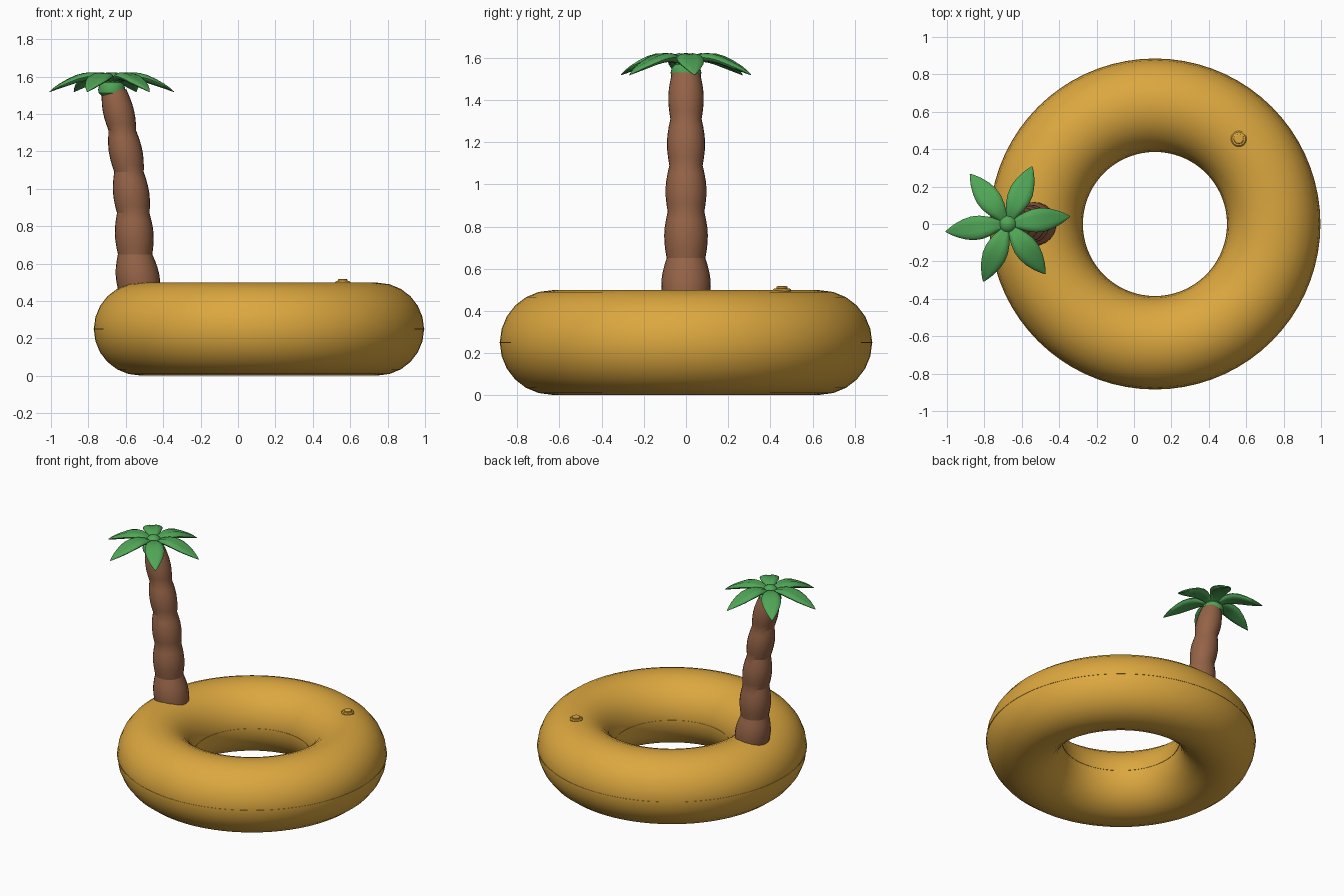
import bpy, bmesh
from math import sin, cos, pi, radians

default = bpy.data.objects.get("Cube")
if default:
    bpy.data.objects.remove(default)


def material(name, color):
    m = bpy.data.materials.new(name)
    m.use_nodes = True
    m.diffuse_color = (*color, 1)
    bsdf = next(n for n in m.node_tree.nodes if n.type == 'BSDF_PRINCIPLED')
    bsdf.inputs["Base Color"].default_value = (*color, 1)
    bsdf.inputs["Roughness"].default_value = 0.5
    return m


GOLD = material("golden yellow", (0.72, 0.39, 0.05))
BROWN = material("trunk brown", (0.30, 0.125, 0.063))
GREEN = material("leaf green", (0.08, 0.38, 0.095))


def loft(name, rings, mat, loop=False, sharp=30):
    """Skin a list of point rings into a smooth-shaded tube."""
    bm = bmesh.new()
    rows = [[bm.verts.new(p) for p in ring] for ring in rings]
    n = len(rows[0])
    for i in range(len(rows) if loop else len(rows) - 1):
        a, b = rows[i], rows[(i + 1) % len(rows)]
        for j in range(n):
            k = (j + 1) % n
            bm.faces.new((a[j], a[k], b[k], b[j]))
    if not loop:
        bm.faces.new(rows[0])
        bm.faces.new(rows[-1])
    bmesh.ops.recalc_face_normals(bm, faces=bm.faces)
    mesh = bpy.data.meshes.new(name)
    bm.to_mesh(mesh)
    bm.free()
    mesh.materials.append(mat)
    ob = bpy.data.objects.new(name, mesh)
    bpy.context.collection.objects.link(ob)
    bpy.ops.object.select_all(action='DESELECT')
    ob.select_set(True)
    bpy.context.view_layer.objects.active = ob
    bpy.ops.object.shade_smooth_by_angle(angle=radians(sharp))
    return ob


def circle(x, y, z, r, n=24):
    return [(x + r * cos(2 * pi * j / n), y + r * sin(2 * pi * j / n), z)
            for j in range(n)]


def lathe(name, x, y, profile, mat, n=24):
    return loft(name, [circle(x, y, z, r, n) for r, z in profile], mat)


# Inflated ring
RING_X, RING_R, TUBE = 0.112, 0.635, 0.248
tube = [(RING_R + TUBE * cos(2 * pi * j / 24), 0.25 + TUBE * sin(2 * pi * j / 24))
        for j in range(24)]
loft("float_ring", [[(RING_X + r * cos(a), r * sin(a), z) for r, z in tube]
                    for a in (2 * pi * i / 72 for i in range(72))], GOLD, loop=True)

# Thin welded seam around the outside and the inside of the ring
for name, r in (("outer_seam", RING_R + TUBE), ("inner_seam", RING_R - TUBE)):
    section = [(r - 0.002, 0.247), (r + 0.002, 0.247), (r + 0.002, 0.253), (r - 0.002, 0.253)]
    loft(name, [[(RING_X + q * cos(a), q * sin(a), z) for q, z in section]
                for a in (2 * pi * i / 72 for i in range(72))], GOLD, loop=True)

# Air valve
lathe("valve", 0.56, 0.455, [(0.042, 0.47), (0.042, 0.5), (0.036, 0.506), (0.027, 0.507),
                             (0.026, 0.514), (0.02, 0.518)], GOLD)

# Trunk: bulging segments pinched at the joints, leaning outwards
joints = [(-0.527, 0.45, 0.112), (-0.55, 0.65, 0.092), (-0.56, 0.87, 0.087),
          (-0.583, 1.09, 0.079), (-0.618, 1.31, 0.074), (-0.662, 1.53, 0.066)]
STEPS = 6
rings = []
for (x0, z0, r0), (x1, z1, r1) in zip(joints, joints[1:]):
    for s in range(STEPS):
        t = s / STEPS
        rings.append(circle(x0 + (x1 - x0) * t, 0, z0 + (z1 - z0) * t,
                            r0 + (r1 - r0) * t + 0.014 * sin(pi * t)))
x, z, r = joints[-1]
rings.append(circle(x, 0, z, r))
loft("trunk", rings, BROWN, sharp=22)

# Crown: collar and round bud
CROWN_X = -0.675
lathe("crown_collar", CROWN_X, 0, [(0.058, 1.5), (0.07, 1.512), (0.073, 1.53),
                                   (0.068, 1.552), (0.05, 1.57)], GREEN)
lathe("crown_bud", CROWN_X, 0, [(0.052 * cos(a), 1.571 + 0.052 * sin(a))
                                for a in (radians(d) for d in range(-30, 90, 17))], GREEN)

# Leaves: puffy drooping blades with a pinched midrib
# (reach, centre height, half width, half thickness)
blade = [(0.02, 1.575, 0.024, 0.016), (0.06, 1.594, 0.036, 0.02),
         (0.1, 1.602, 0.052, 0.022), (0.145, 1.599, 0.063, 0.023),
         (0.19, 1.588, 0.064, 0.022), (0.235, 1.57, 0.054, 0.019),
         (0.28, 1.55, 0.036, 0.014), (0.312, 1.533, 0.018, 0.008),
         (0.335, 1.519, 0.002, 0.002)]
SIDES = 16
for k in range(6):
    yaw = radians(7 + 60 * k)
    rings = []
    for reach, height, width, thick in blade:
        ring = []
        for j in range(SIDES):
            a = 2 * pi * j / SIDES
            pinch = 0.72 if j % (SIDES // 2) == SIDES // 4 else 1
            side = width * cos(a)
            ring.append((CROWN_X + reach * cos(yaw) - side * sin(yaw),
                         reach * sin(yaw) + side * cos(yaw),
                         height + thick * sin(a) * pinch))
        rings.append(ring)
    loft(f"leaf_{k + 1}", rings, GREEN, sharp=35)
